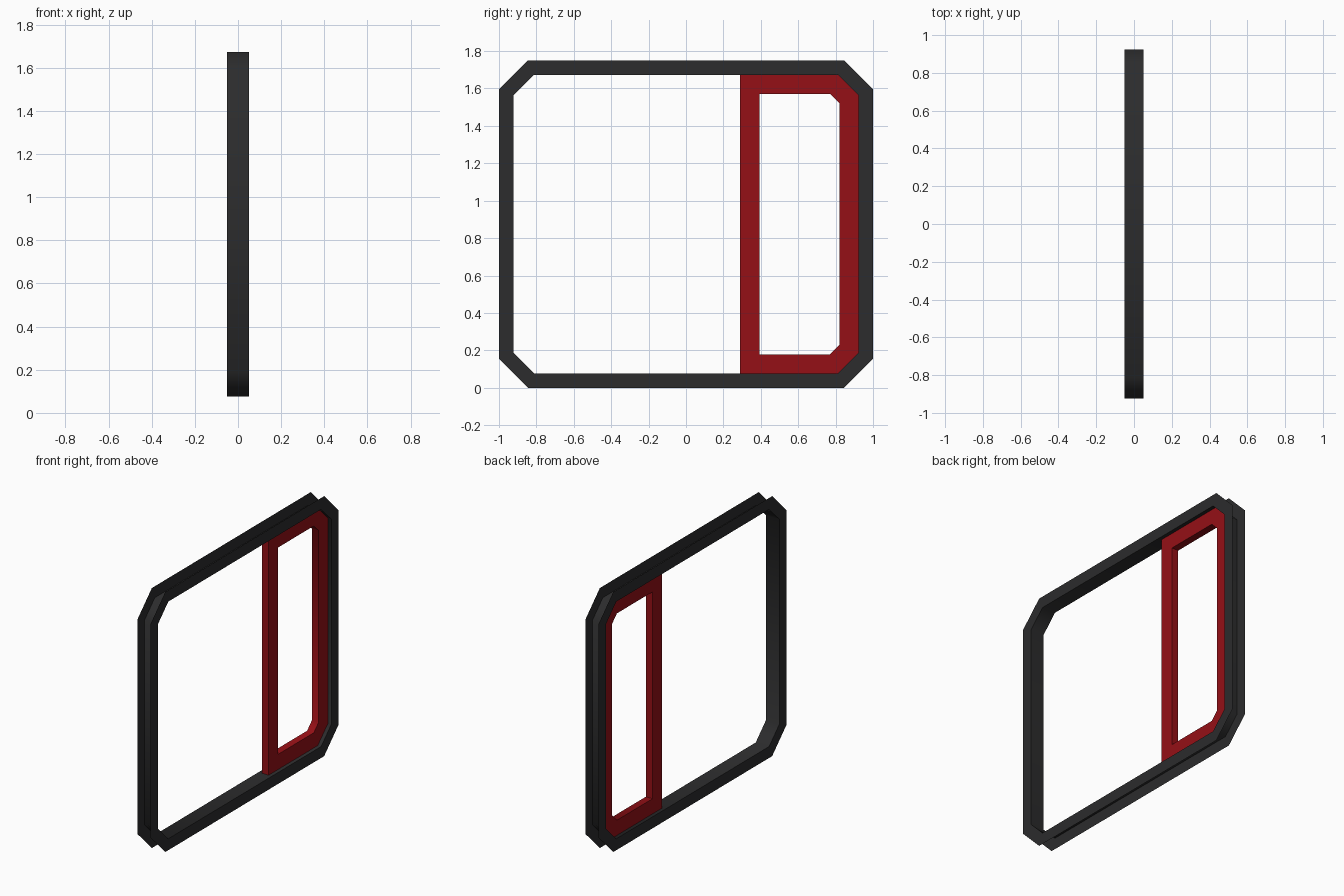
import bpy, math

if "Cube" in bpy.data.objects:
    bpy.data.objects.remove(bpy.data.objects["Cube"])


def material(name, rgb):
    mat = bpy.data.materials.new(name)
    mat.diffuse_color = (*rgb, 1)
    mat.use_nodes = True
    mat.node_tree.nodes["Principled BSDF"].inputs["Base Color"].default_value = mat.diffuse_color
    return mat


def loop(y0, y1, z0, z1, cut, square_left):
    # Counter-clockwise rectangle in the YZ plane with cut corners
    pts = [(y1 - cut, z0), (y1, z0 + cut), (y1, z1 - cut), (y1 - cut, z1)]
    if square_left:
        return [(y0, z0)] + pts + [(y0, z1)]
    return pts + [(y0 + cut, z1), (y0, z1 - cut), (y0, z0 + cut), (y0 + cut, z0)]


def channel(name, bounds, cut, width, half, mat, square_left=False):
    # Two side flanges and the inner lining; the outer rim stays open
    y0, y1, z0, z1 = bounds
    verts, faces = [], []
    for d, x in ((0, -half), (width, -half), (width, half), (0, half)):
        ring = loop(y0 + d, y1 - d, z0 + d, z1 - d,
                    cut - d * (2 - math.sqrt(2)), square_left)
        verts += [(x, y, z) for y, z in ring]
    n = len(verts) // 4
    for k in range(3):
        a, b = k * n, (k + 1) * n
        for i in range(n):
            j = (i + 1) % n
            faces.append((b + i, b + j, a + j, a + i))
    if square_left:
        # Exposed side of the upright post
        faces.append((n - 1, 0, 3 * n, 4 * n - 1))
    mesh = bpy.data.meshes.new(name)
    mesh.from_pydata(verts, [], faces)
    mesh.materials.append(mat)
    obj = bpy.data.objects.new(name, mesh)
    bpy.context.collection.objects.link(obj)
    bpy.ops.object.select_all(action='DESELECT')
    obj.select_set(True)
    bpy.context.view_layer.objects.active = obj
    bpy.ops.object.shade_smooth_by_angle(angle=math.radians(50))
    return obj


dark = material("dark_metal", (0.025, 0.025, 0.026))
red = material("red_paint", (0.3, 0.005, 0.008))

# Outer eight-sided door frame
T = 0.077
channel("outer_frame", (-1, 1, 0, 1.75), 0.155, T, 0.05, dark)

# Red side panel frame fitted inside the right end
channel("side_panel_frame", (0.29, 1 - T, T, 1.75 - T),
        0.155 - T * (2 - math.sqrt(2)), 0.102, 0.025, red, square_left=True)
